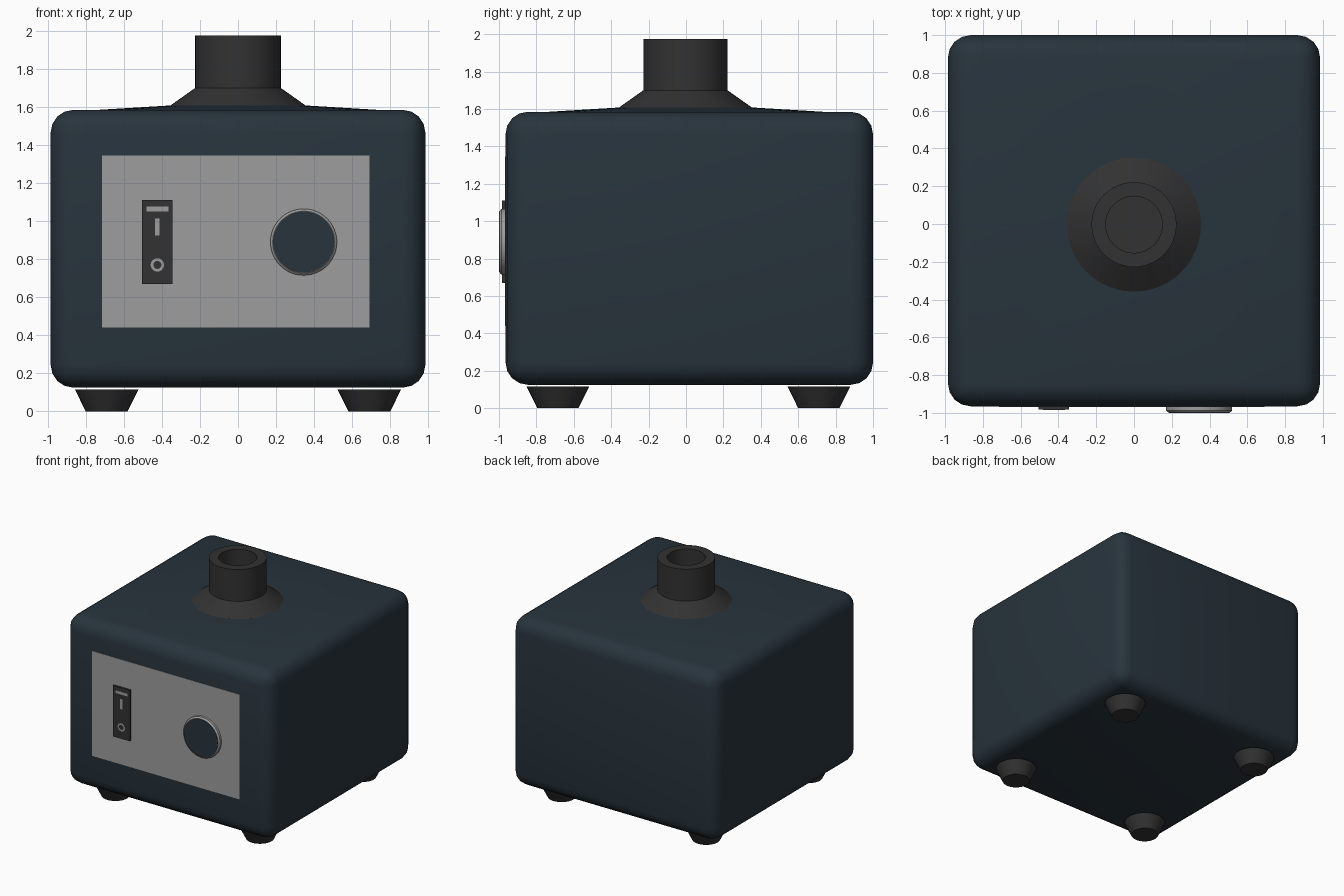
import bpy, bmesh, math

if "Cube" in bpy.data.objects:
    bpy.data.objects.remove(bpy.data.objects["Cube"])


def material(name, rgb):
    m = bpy.data.materials.new(name)
    m.diffuse_color = (*rgb, 1)
    m.use_nodes = True
    m.node_tree.nodes["Principled BSDF"].inputs["Base Color"].default_value = m.diffuse_color
    return m


NAVY = material("dark navy", (0.021, 0.034, 0.046))
BLACK = material("soft black", (0.032, 0.032, 0.032))
GREY = material("panel grey", (0.34, 0.34, 0.34))


def finish(bm, name, mat):
    bmesh.ops.recalc_face_normals(bm, faces=bm.faces)
    mesh = bpy.data.meshes.new(name)
    bm.to_mesh(mesh)
    bm.free()
    mesh.materials.append(mat)
    ob = bpy.data.objects.new(name, mesh)
    bpy.context.collection.objects.link(ob)
    bpy.ops.object.select_all(action='DESELECT')
    ob.select_set(True)
    bpy.context.view_layer.objects.active = ob
    bpy.ops.object.shade_smooth_by_angle(angle=math.radians(35))
    return ob


def box(name, mat, x, y, z, bevel=0.0, segments=4):
    """Box from (min, max) ranges on each axis, optionally rounded."""
    bm = bmesh.new()
    bmesh.ops.create_cube(bm, size=1)
    for v in bm.verts:
        for i, (lo, hi) in enumerate((x, y, z)):
            v.co[i] = hi if v.co[i] > 0 else lo
    if bevel:
        bmesh.ops.bevel(bm, geom=bm.edges[:], offset=bevel, segments=segments,
                        profile=0.5, affect='EDGES')
    return finish(bm, name, mat)


def lathe(name, mat, profile, centre, axis='Z', ring=False, n=48):
    """Revolve (radius, height) points; axis Z points up, axis Y points to the front."""
    bm = bmesh.new()
    cx, cy, cz = centre
    rows = []
    for r, h in profile:
        row = []
        for k in range(n):
            a = 2 * math.pi * k / n
            u, w = r * math.cos(a), r * math.sin(a)
            co = (cx + u, cy + w, cz + h) if axis == 'Z' else (cx + u, cy - h, cz + w)
            row.append(bm.verts.new(co))
        rows.append(row)
    pairs = list(zip(rows, rows[1:]))
    if ring:
        pairs.append((rows[-1], rows[0]))
    else:
        bm.faces.new(rows[0])
        bm.faces.new(rows[-1])
    for a, b in pairs:
        for k in range(n):
            j = (k + 1) % n
            bm.faces.new((a[k], a[j], b[j], b[k]))
    return finish(bm, name, mat)


FRONT = -0.965

# Rounded housing with a slightly raised top
box("housing", NAVY, (-0.985, 0.985), (FRONT, 1.0), (0.125, 1.585), bevel=0.12)
lathe("raised_top", NAVY, [(0.75, 0), (0.355, 0.024)], (0, 0, 1.584))

# Flared collar with hollow neck
lathe("neck", BLACK, [(0.355, 1.6), (0.355, 1.608), (0.225, 1.70), (0.225, 1.975),
                      (0.15, 1.975), (0.15, 1.72)], (0, -0.003, 0))

# Four tapered feet
for sx, side in ((-1, "left"), (1, "right")):
    for y, end in ((-0.685, "front"), (0.71, "back")):
        lathe(f"{end}_{side}_foot", BLACK, [(0.11, 0), (0.167, 0.115)],
              (sx * 0.69, y, 0), n=32)

# Control panel
box("control_panel", GREY, (-0.715, 0.69), (FRONT - 0.003, FRONT + 0.003), (0.44, 1.345))

# Rocker switch with its painted marks
SW = -0.983
box("switch", BLACK, (-0.505, -0.345), (SW, FRONT), (0.67, 1.11))
box("switch_indicator", GREY, (-0.482, -0.366), (SW - 0.002, SW + 0.002), (1.052, 1.076))
box("switch_on_mark", GREY, (-0.436, -0.412), (SW - 0.002, SW + 0.002), (0.925, 1.015))
lathe("switch_off_mark", GREY, [(0.035, -0.002), (0.035, 0.002), (0.021, 0.002), (0.021, -0.002)],
      (-0.424, SW, 0.77), axis='Y', ring=True, n=32)

# Dial: metal rim with dark face
lathe("dial_rim", GREY, [(0.175, 0), (0.175, 0.022), (0.163, 0.033)],
      (0.345, FRONT, 0.89), axis='Y')
lathe("dial_face", NAVY, [(0.161, 0.030), (0.161, 0.035)], (0.345, FRONT, 0.89), axis='Y')
